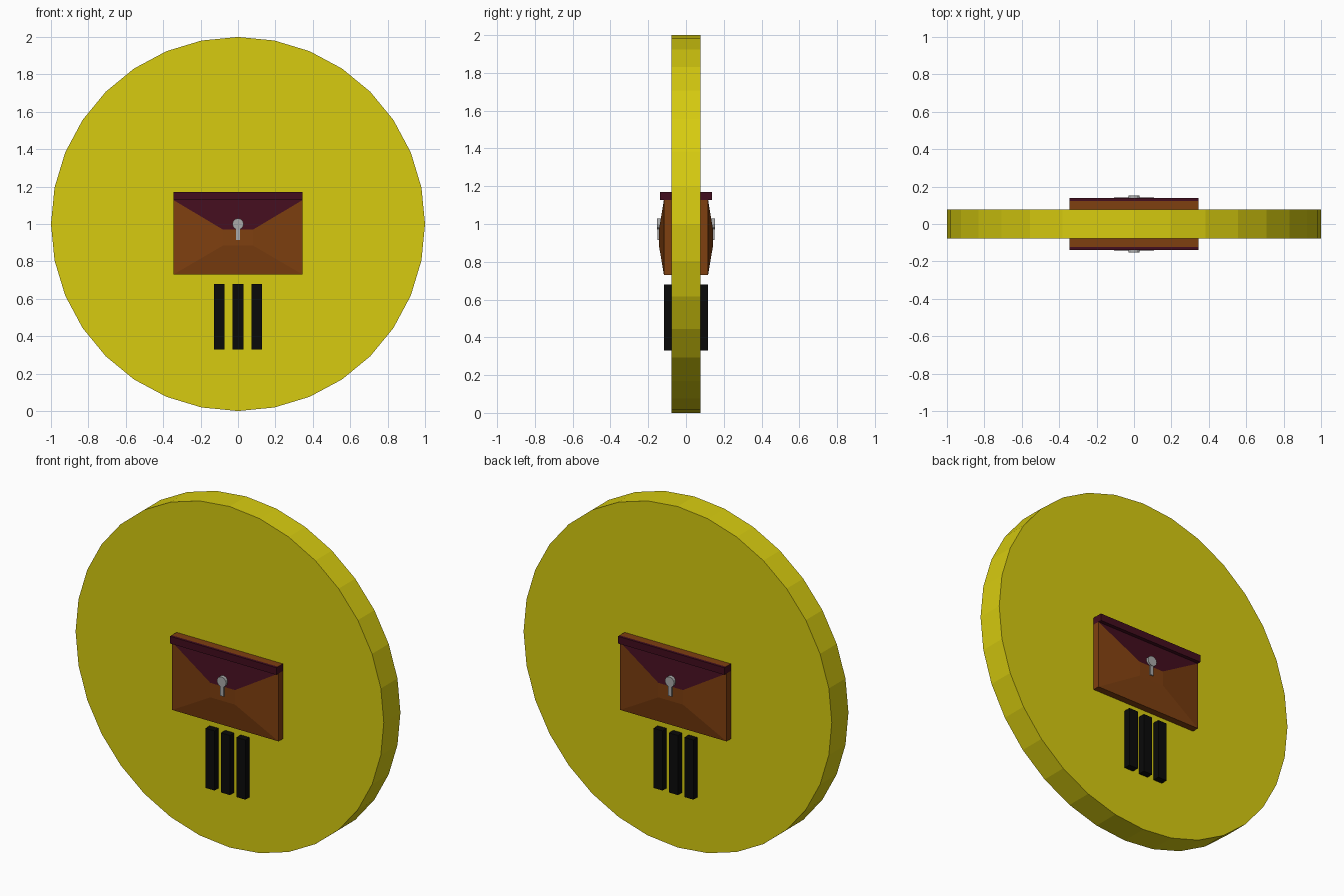
import bpy, bmesh
from math import pi
from mathutils import Matrix

if "Cube" in bpy.data.objects:
    bpy.data.objects.remove(bpy.data.objects["Cube"])


def material(name, rgb):
    m = bpy.data.materials.new(name)
    m.diffuse_color = (*rgb, 1)
    m.use_nodes = True
    m.node_tree.nodes["Principled BSDF"].inputs["Base Color"].default_value = m.diffuse_color
    return m


YELLOW = material("yellow", (0.68, 0.60, 0.005))
BROWN = material("brown", (0.21, 0.05, 0.005))
MAROON = material("maroon", (0.055, 0.004, 0.013))
BLACK = material("black", (0.003, 0.003, 0.003))
GREY = material("grey", (0.4, 0.4, 0.4))


def finish(bm, name, mats, mirror=True):
    bmesh.ops.recalc_face_normals(bm, faces=bm.faces)
    me = bpy.data.meshes.new(name)
    bm.to_mesh(me)
    bm.free()
    for m in mats:
        me.materials.append(m)
    ob = bpy.data.objects.new(name, me)
    bpy.context.collection.objects.link(ob)
    if mirror:  # same emblem on the back of the disc
        mod = ob.modifiers.new("back_copy", 'MIRROR')
        mod.use_axis = (False, True, False)
    return ob


def add_box(bm, x0, x1, y0, y1, z0, z1):
    mat = Matrix.Translation(((x0 + x1) / 2, (y0 + y1) / 2, (z0 + z1) / 2)) \
        @ Matrix.Diagonal((x1 - x0, y1 - y0, z1 - z0, 1))
    bmesh.ops.create_cube(bm, size=1, matrix=mat)


def add_disc(bm, radius, y0, y1, z, sides):
    mat = Matrix.Translation((0, (y0 + y1) / 2, z)) @ Matrix.Rotation(pi / 2, 4, 'X')
    bmesh.ops.create_cone(bm, cap_ends=True, segments=sides, radius1=radius,
                          radius2=radius, depth=y1 - y0, matrix=mat)


# Large coin-like disc
bm = bmesh.new()
add_disc(bm, 1.0, -0.077, 0.077, 1.0, 32)
finish(bm, "disc", [YELLOW], mirror=False)

# Bag body: back, rim and bulged front panel as rectangle rings
bm = bmesh.new()
W = 0.345
rings = []
for y, w, z0, z1 in [(-0.07, W, 0.73, 1.128), (-0.117, W, 0.73, 1.128),
                     (-0.143, 0.08, 0.885, 0.97)]:
    rings.append([bm.verts.new(p) for p in
                  [(-w, y, z0), (w, y, z0), (w, y, z1), (-w, y, z1)]])
bm.faces.new(rings[0])
bm.faces.new(rings[2])
for k, (a, b) in enumerate(zip(rings, rings[1:])):
    for i in range(4):
        j = (i + 1) % 4
        f = bm.faces.new((a[i], a[j], b[j], b[i]))
        if k == 1 and i == 2:
            f.material_index = 1  # closing flap
finish(bm, "bag_body", [BROWN, MAROON])

# Top band of the flap, with a brown top behind its lip
bm = bmesh.new()
add_box(bm, -W, W, -0.138, -0.07, 1.128, 1.17)
bmesh.ops.bisect_plane(bm, geom=bm.verts[:] + bm.edges[:] + bm.faces[:],
                       plane_co=(0, -0.122, 0), plane_no=(0, 1, 0))
for f in bm.faces:
    c = f.calc_center_median()
    if c.z > 1.169 and c.y > -0.122:
        f.material_index = 1
finish(bm, "flap_band", [MAROON, BROWN])

# Clasp knob and stem
bm = bmesh.new()
add_disc(bm, 0.03, -0.153, -0.125, 1.0, 12)
add_box(bm, -0.011, 0.011, -0.15, -0.125, 0.915, 0.985)
finish(bm, "clasp", [GREY])

# Three bars below the bag
for n, x in enumerate((-0.1, 0, 0.1)):
    bm = bmesh.new()
    add_box(bm, x - 0.029, x + 0.029, -0.116, -0.07, 0.33, 0.68)
    finish(bm, f"bar_{n + 1}", [BLACK])
